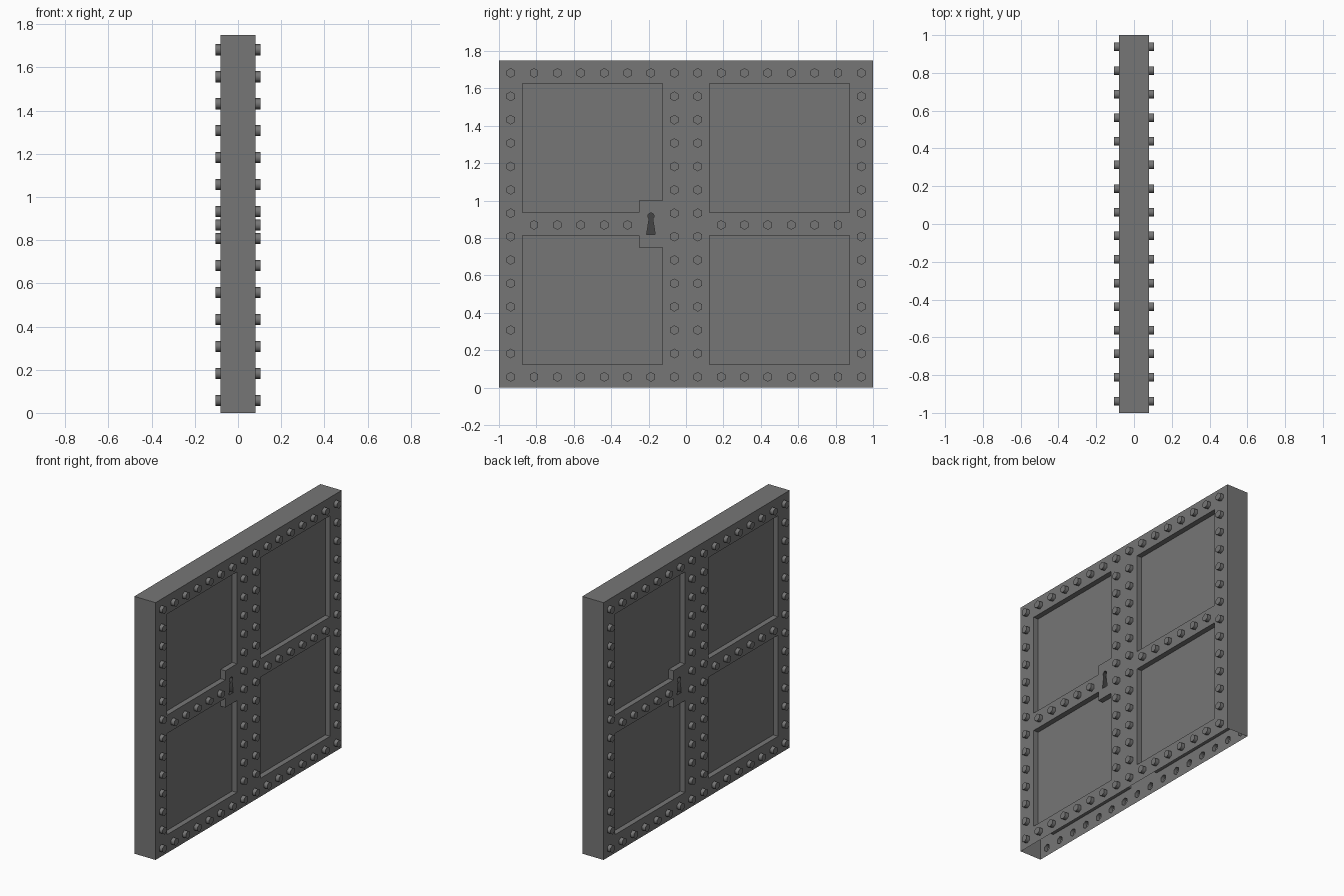
import bpy, bmesh
from math import sin, cos, pi, radians

if "Cube" in bpy.data.objects:
    bpy.data.objects.remove(bpy.data.objects["Cube"])

U = 0.125          # layout module
HALF = 0.08        # half thickness of the door
TOP = 14 * U


def prism(bm, profile, x0, x1):
    """Extrude a (y, z) outline along x."""
    a = [bm.verts.new((x0, y, z)) for y, z in profile]
    b = [bm.verts.new((x1, y, z)) for y, z in profile]
    bm.faces.new(a)
    bm.faces.new(b[::-1])
    n = len(a)
    for i in range(n):
        bm.faces.new((a[i], b[i], b[(i + 1) % n], a[(i + 1) % n]))


def make(name, parts):
    bm = bmesh.new()
    for part in parts:
        prism(bm, *part)
    bmesh.ops.recalc_face_normals(bm, faces=bm.faces)
    me = bpy.data.meshes.new(name)
    bm.to_mesh(me)
    bm.free()
    ob = bpy.data.objects.new(name, me)
    bpy.context.collection.objects.link(ob)
    return ob


def rect(y0, y1, z0, z1):
    return [(y0, z0), (y1, z0), (y1, z1), (y0, z1)]


def both_sides(profiles, near, far):
    """Repeat on the other face, turned half a circle about z."""
    return [([(s * y, z) for y, z in p], s * near, s * far)
            for p in profiles for s in (1, -1)]


# Door slab
door = make("door", [(rect(-1, 1, 0, TOP), -HALF, HALF)])

# Sunken panels, the left pair notched around the lock plate
mid = 7 * U
upper = [(-7*U, 7.5*U), (-2*U, 7.5*U), (-2*U, 8*U), (-U, 8*U), (-U, 13*U), (-7*U, 13*U)]
lower = [(y, 2 * mid - z) for y, z in upper]
panels = [upper, lower, rect(U, 7*U, 7.5*U, 13*U), rect(U, 7*U, U, 6.5*U)]
panel_cut = make("panel_cutter", both_sides(panels, HALF - 0.036, HALF + 0.1))

# Keyhole
ky, kz = -1.5 * U, 0.917
keyhole = [(ky + 0.017 * cos(t), kz + 0.017 * sin(t))
           for t in [radians(-55 + 29 * i) for i in range(11)]]
keyhole += [(ky - 0.023, 0.82), (ky + 0.023, 0.82)]
key_cut = make("keyhole_cutter", both_sides([keyhole], HALF - 0.036, HALF + 0.1))

# Hexagonal rivets along the frame, both faces
spots = {(y, z) for y in (-7.5, -0.5, 0.5, 7.5) for z in [i + 0.5 for i in range(14)]}
spots |= {(i - 7.5, z) for i in range(16) for z in (0.5, 13.5)}
spots |= {(y, 7) for y in (-6.5, -5.5, -4.5, -3.5, -2.5, 1.5, 2.5, 3.5, 4.5, 5.5, 6.5)}
hexes = [[(y * U + 0.026 * sin(k * pi / 3), z * U - 0.005 + 0.026 * cos(k * pi / 3))
          for k in range(6)] for y, z in sorted(spots)]
rivets = make("rivet_cutter", both_sides(hexes, HALF - 0.02, HALF + 0.025))

# Combine into one shell
bpy.context.view_layer.objects.active = door
door.select_set(True)
for tool, op in ((panel_cut, 'DIFFERENCE'), (key_cut, 'DIFFERENCE'), (rivets, 'UNION')):
    tool.hide_render = True
    mod = door.modifiers.new(tool.name, 'BOOLEAN')
    mod.operation, mod.object, mod.solver = op, tool, 'EXACT'
    bpy.ops.object.modifier_apply(modifier=mod.name)
    bpy.data.objects.remove(tool)

# Open underside
bm = bmesh.new()
bm.from_mesh(door.data)
bmesh.ops.delete(bm, geom=[f for f in bm.faces if f.calc_center_median().z < 0.001],
                 context='FACES_ONLY')
bm.to_mesh(door.data)
bm.free()

# Dark iron, with a darker keyhole interior
door.data.materials.clear()
for name, v in (("iron", 0.18), ("keyhole_dark", 0.06)):
    mat = bpy.data.materials.new(name)
    mat.diffuse_color = (v, v, v, 1)
    mat.use_nodes = True
    mat.node_tree.nodes["Principled BSDF"].inputs["Base Color"].default_value = mat.diffuse_color
    door.data.materials.append(mat)
for p in door.data.polygons:
    c = p.center
    inside = abs(abs(c.y) + ky) < 0.03 and 0.815 < c.z < 0.94 and abs(c.x) < HALF - 0.005
    p.material_index = 1 if inside and c.x * c.y < 0 else 0

bpy.ops.object.shade_smooth_by_angle(angle=radians(65))
